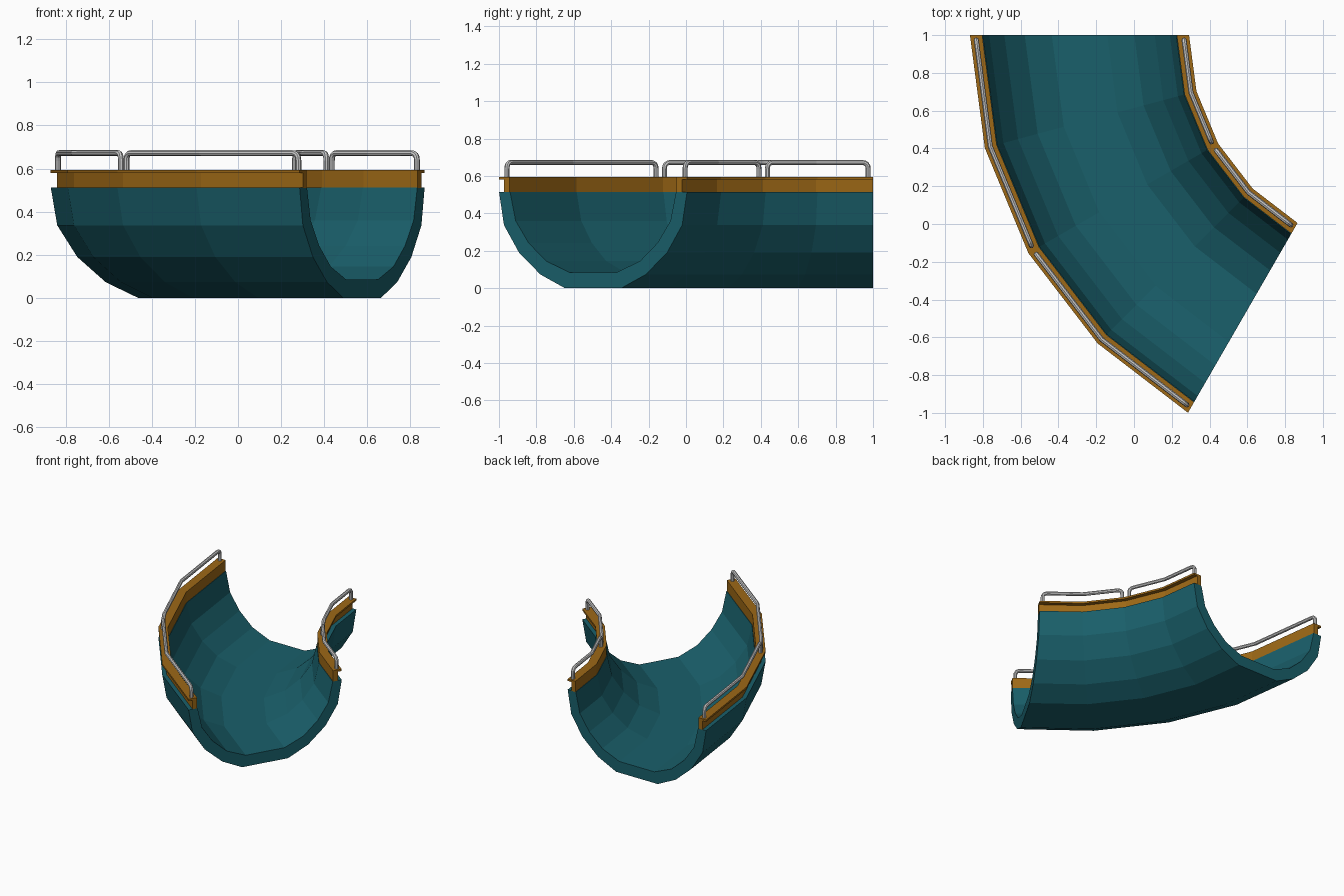
import bpy, bmesh
from math import sin, cos, radians
from mathutils import Vector

if "Cube" in bpy.data.objects:
    bpy.data.objects.remove(bpy.data.objects["Cube"])

CX, CY, R = 1.44, 1.0, 1.7285      # bend centre and centreline radius
ANGLES = [radians(a) for a in (0, 15, 30, 45, 60)]


def at(angle, u, z):
    """Point on the bend: u is the offset from the centreline, positive outward."""
    r = R + u
    return Vector((CX - r * cos(angle), CY - r * sin(angle), z))


def material(name, color):
    m = bpy.data.materials.new(name)
    m.diffuse_color = (*color, 1)
    m.use_nodes = True
    m.node_tree.nodes["Principled BSDF"].inputs["Base Color"].default_value = m.diffuse_color
    return m


def sweep(name, profile, mat):
    """Sweep a closed (u, z) profile around the bend and cap both ends."""
    bm = bmesh.new()
    rings = [[bm.verts.new(at(a, u, z)) for u, z in profile] for a in ANGLES]
    n = len(profile)
    for r0, r1 in zip(rings, rings[1:]):
        for i in range(n):
            j = (i + 1) % n
            bm.faces.new((r0[i], r0[j], r1[j], r1[i]))
    bm.faces.new(rings[0])
    bm.faces.new(rings[-1])
    bmesh.ops.recalc_face_normals(bm, faces=bm.faces)
    mesh = bpy.data.meshes.new(name)
    bm.to_mesh(mesh)
    bm.free()
    mesh.materials.append(mat)
    bpy.context.collection.objects.link(bpy.data.objects.new(name, mesh))


def rounded(p, before, after, r):
    """Points of a rounded corner at p."""
    a = p + (before - p).normalized() * r
    b = p + (after - p).normalized() * r
    return [a * (1 - t) ** 2 + p * 2 * t * (1 - t) + b * t * t
            for t in (0, 0.25, 0.5, 0.75, 1)]


def handrail(name, u, first):
    """Tube rail over two bend segments with a leg at each end."""
    a, m, b = (at(ANGLES[first + k], u, 0.672) for k in range(3))
    a += (m - a).normalized() * 0.026
    b += (m - b).normalized() * 0.026
    drop = Vector((0, 0, -0.09))
    pts = [a + drop, *rounded(a, a + drop, m, 0.035), m,
           *rounded(b, m, b + drop, 0.035), b + drop]
    curve = bpy.data.curves.new(name, 'CURVE')
    curve.dimensions = '3D'
    curve.bevel_depth = 0.0135
    curve.bevel_resolution = 2
    curve.use_fill_caps = True
    s = curve.splines.new('POLY')
    s.points.add(len(pts) - 1)
    for q, p in zip(s.points, pts):
        q.co = (*p, 1)
    s.use_smooth = False
    bpy.context.collection.objects.link(bpy.data.objects.new(name, curve))


teal = material("teal", (0.01, 0.115, 0.145))
orange = material("orange", (0.34, 0.14, 0.008))

# Half-pipe trough
outer = [(0.58, 0.513), (0.55, 0.337), (0.457, 0.19), (0.325, 0.073), (0.174, 0)]
inner = [(0.147, 0.085), (0.29, 0.145), (0.398, 0.242), (0.478, 0.36), (0.512, 0.513)]
mirror = lambda pts: [(-u, z) for u, z in reversed(pts)]
sweep("trough", outer + mirror(outer) + mirror(inner) + inner, teal)

# Rim boards with an outward lip, and two handrails on each side
rim = [(0.515, 0.51), (0.55, 0.51), (0.55, 0.58), (0.58, 0.58), (0.58, 0.594), (0.515, 0.594)]
for side, s in (("outer", 1), ("inner", -1)):
    sweep(side + "_rim_board", [(s * u, z) for u, z in rim], orange)
    for i, first in enumerate((0, 2)):
        handrail(f"{side}_handrail_{i + 1}", s * 0.55, first)
